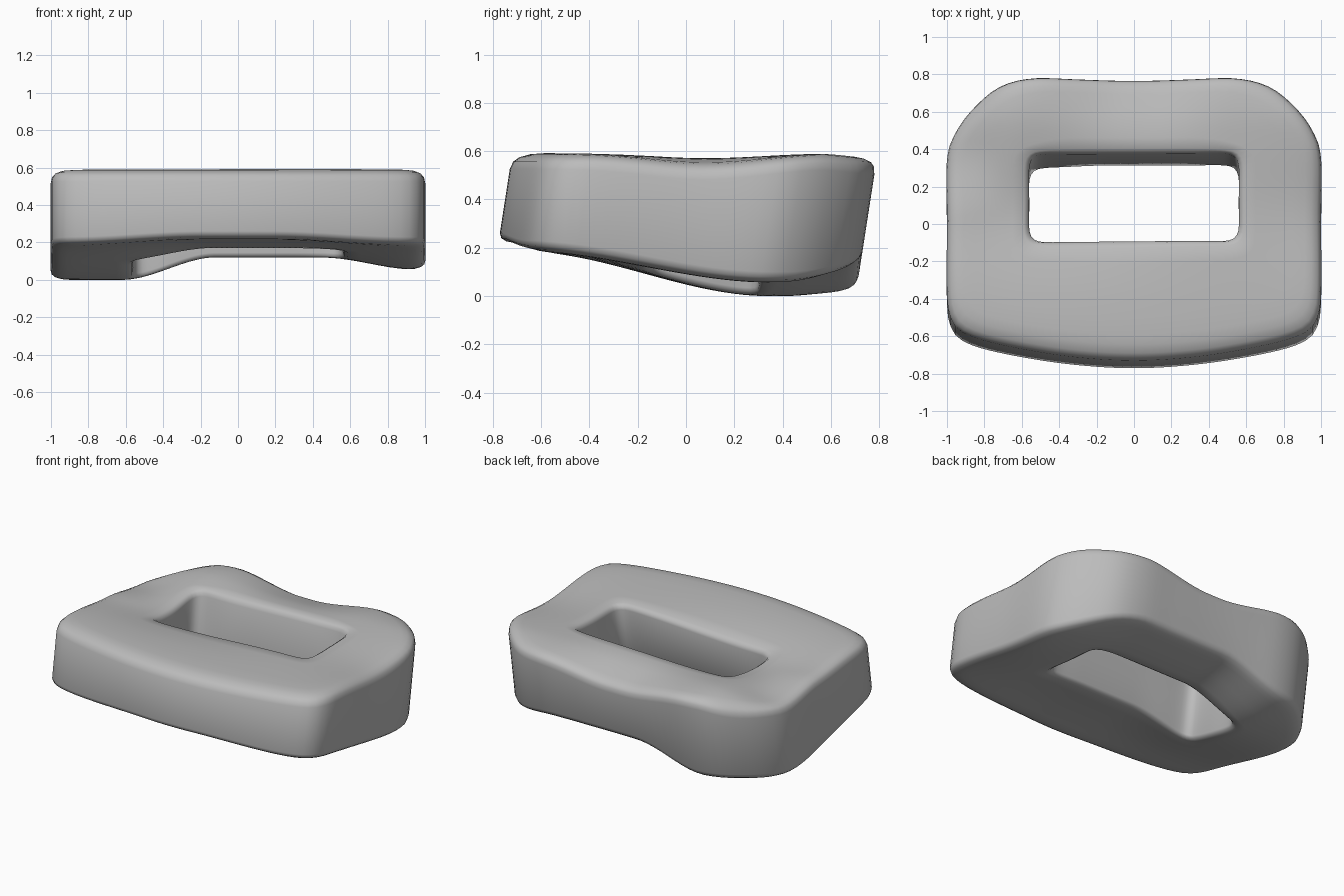
import bpy, bmesh, math
from mathutils import Vector

cube = bpy.data.objects.get("Cube")
if cube:
    bpy.data.objects.remove(cube, do_unlink=True)

SEGMENTS = 120
SHEAR = 0.155


def smooth(a, b, v):
    t = min(1, max(0, (v - a) / (b - a)))
    return t * t * (3 - 2 * t)


def outline(half):
    """Mirror a half outline, smooth it and space points evenly along it."""
    pts = [Vector(p) for p in half]
    pts += [Vector((-p.x, p.y)) for p in pts[-2:0:-1]]
    n = len(pts)
    fine = []
    for i in range(n):
        a, b, c, d = (pts[(i + k) % n] for k in (-1, 0, 1, 2))
        for k in range(16):
            t = k / 16
            fine.append(0.5 * (2 * b + (c - a) * t + (2 * a - 5 * b + 4 * c - d) * t * t
                               + (3 * b - a - 3 * c + d) * t ** 3))
    fine.append(fine[0])
    lengths = [(q - p).length for p, q in zip(fine, fine[1:])]
    step = sum(lengths) / SEGMENTS
    result, i, walked = [], 0, 0.0
    for k in range(SEGMENTS):
        while i < len(lengths) - 1 and walked + lengths[i] < k * step:
            walked += lengths[i]
            i += 1
        result.append(fine[i].lerp(fine[i + 1], (k * step - walked) / lengths[i]))
    return result


# Gently saddled top: low at the back centre, along the sides and at one back corner
def top_height(x, y):
    back_dip = 0.06 * smooth(0.35, 0.75, y) * (1 - smooth(0.05, 0.55, abs(x)))
    side_dip = (0.045 - 0.025 * math.sin(math.pi * x)) * math.exp(-((y - 0.05) / 0.33) ** 2)
    corner_dip = 0.075 * smooth(0.6, 0.95, -x) * smooth(0, 0.4, y)
    return 0.592 - back_dip - side_dip - corner_dip - 0.02 * smooth(0.5, 0.75, y)


# Underside: arched in the middle, with two unequal feet at the back
def bottom_height(x, y):
    drop = smooth(-0.66, 0.4, y)
    if x < 0:
        foot = 0.12 * smooth(0.12, 0.62, -x)
    else:
        foot = 0.065 * smooth(0.45, 0.95, x)
    front = 0.215 - 0.03 * smooth(0.2, 0.9, abs(x))
    return front + (0.12 - foot - front) * drop + 0.02 * smooth(0.45, 0.75, y)


outer = outline([(0, -.757), (.35, -.735), (.7, -.675), (.9, -.615), (.975, -.54), (1, -.4),
                 (1, 0), (1, .33), (.95, .48), (.85, .61), (.72, .71), (.55, .753),
                 (.3, .753), (0, .75)])
inner = outline([(0, -.12), (.3, -.12), (.485, -.12), (.54, -.1), (.56, -.045),
                 (.56, .12), (.56, .27), (.54, .325), (.485, .345), (.3, .345), (0, .345)])

# Cross-section: share of the way from hole to rim, and edge rounding depth
top_row = [(0, .035), (.015, .014), (.06, 0), (.2, 0), (.35, 0), (.5, 0), (.65, 0),
           (.8, 0), (.88, .004), (.95, .017), (.985, .035), (1, .065)]
section = [(t, d, True) for t, d in top_row]
section += [(t, d * 0.7, False) for t, d in reversed(top_row)]

# Frame body
bm = bmesh.new()
rings = []
for a, b in zip(inner, outer):
    ring = []
    for t, d, is_top in section:
        p = a.lerp(b, t)
        z = top_height(p.x, p.y) - d if is_top else bottom_height(p.x, p.y) + d
        ring.append(bm.verts.new((p.x, p.y + SHEAR * (z - 0.35), z)))
    rings.append(ring)
m = len(section)
for i in range(SEGMENTS):
    r, s = rings[i], rings[(i + 1) % SEGMENTS]
    for j in range(m):
        k = (j + 1) % m
        bm.faces.new((r[j], s[j], s[k], r[k]))
bmesh.ops.recalc_face_normals(bm, faces=bm.faces)
lowest = min(v.co.z for v in bm.verts)
for v in bm.verts:
    v.co.z -= lowest
mesh = bpy.data.meshes.new("buckle_frame")
bm.to_mesh(mesh)
bm.free()
frame = bpy.data.objects.new("buckle_frame", mesh)
bpy.context.collection.objects.link(frame)

# Plain grey colour
grey = bpy.data.materials.new("plain_grey")
grey.use_nodes = True
colour = (0.5, 0.5, 0.5, 1)
grey.diffuse_color = colour
grey.node_tree.nodes["Principled BSDF"].inputs["Base Color"].default_value = colour
mesh.materials.append(grey)

bpy.context.view_layer.objects.active = frame
frame.select_set(True)
bpy.ops.object.shade_smooth_by_angle(angle=math.radians(50))
